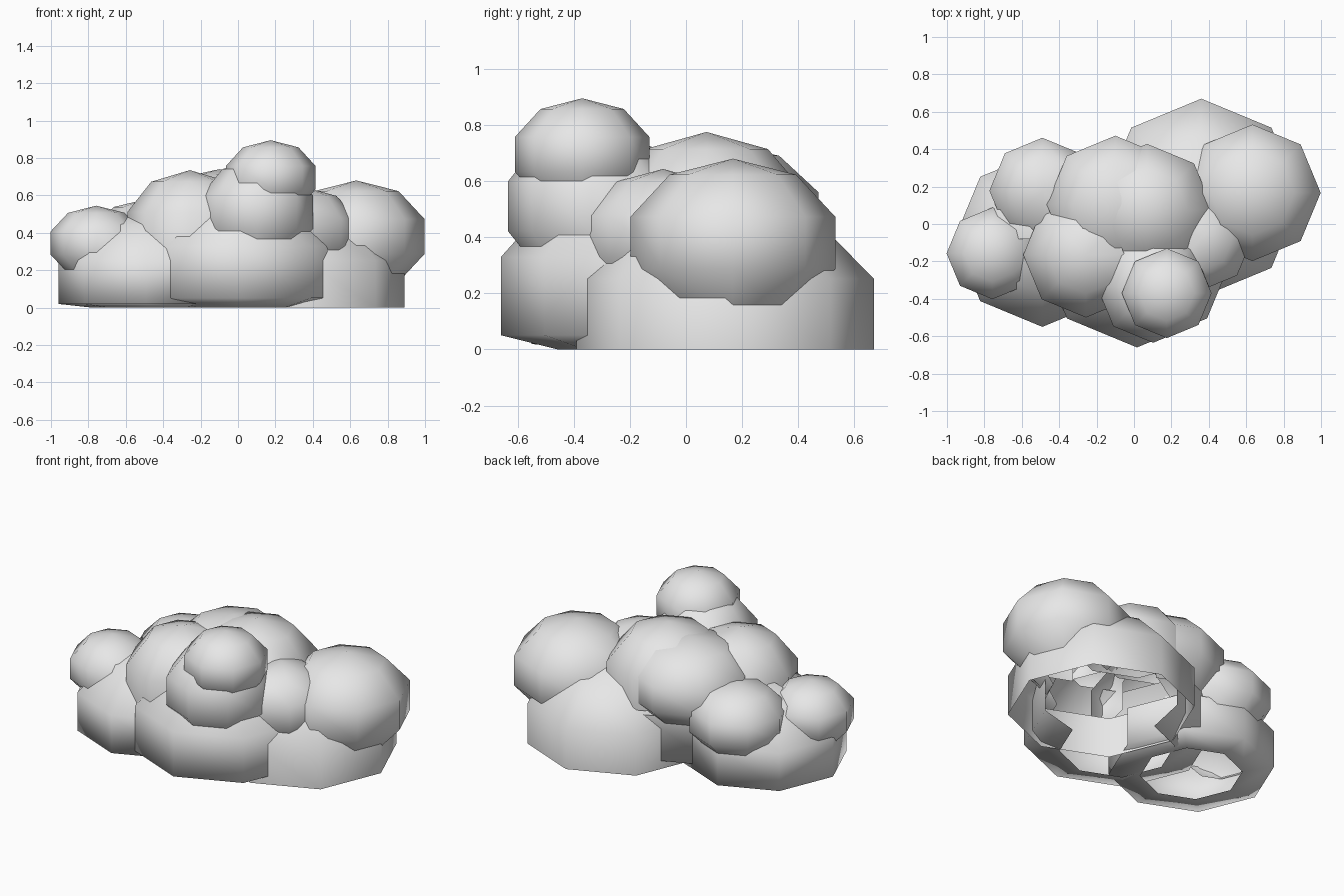
import bpy, bmesh
from mathutils import Vector

if "Cube" in bpy.data.objects:
    bpy.data.objects.remove(bpy.data.objects["Cube"])

mat = bpy.data.materials.new("light_grey")
mat.diffuse_color = (0.8, 0.8, 0.8, 1)
mat.use_nodes = True
mat.node_tree.nodes["Principled BSDF"].inputs["Base Color"].default_value = mat.diffuse_color

# name: centre x, y, z, widest octagon radius, vertical radius
PUFFS = {
    "right_base": (0.36, 0.14, 0.125, 0.53, 0.41),
    "left_base": (-0.49, -0.08, 0.137, 0.47, 0.38),
    "front_base": (0.016, -0.13, 0.19, 0.53, 0.45),
    "right_puff": (0.633, 0.167, 0.38, 0.365, 0.30),
    "far_left_puff": (-0.757, -0.157, 0.345, 0.245, 0.20),
    "back_left_puff": (-0.49, 0.178, 0.36, 0.283, 0.22),
    "front_left_puff": (-0.257, -0.165, 0.41, 0.335, 0.325),
    "back_puff": (-0.10, 0.105, 0.48, 0.367, 0.26),
    "centre_puff": (0.07, 0.073, 0.455, 0.355, 0.32),
    "small_right_puff": (0.358, -0.082, 0.403, 0.273, 0.24),
    "front_puff": (0.102, -0.335, 0.51, 0.30, 0.285),
    "top_puff": (0.175, -0.37, 0.695, 0.24, 0.20),
}


def make_puff(x, y, z, r, h):
    """Eight-sided squashed ball, flattened on the ground."""
    bm = bmesh.new()
    bmesh.ops.create_uvsphere(bm, u_segments=8, v_segments=5, radius=1)
    k = r / 0.951
    for v in bm.verts:
        v.co = Vector((x + v.co.x * k, y + v.co.y * k, max(0.0, z + v.co.z * h)))
    bm.normal_update()
    return bm


def on_ground(f):
    return all(v.co.z < 1e-5 for v in f.verts)


meshes = {n: make_puff(*p) for n, p in PUFFS.items()}
planes = {n: [(f.calc_center_median(), f.normal.copy()) for f in bm.faces if not on_ground(f)]
          for n, bm in meshes.items()}


def buried(p, own):
    """True when the point lies inside any other puff."""
    return any(all((p - c).dot(nr) < -1e-4 for c, nr in pl)
               for n, pl in planes.items() if n != own)


for name, bm in meshes.items():
    # open underside, and no faces that are fully hidden in other puffs
    dead = []
    for f in bm.faces:
        pts = [v.co for v in f.verts] + [f.calc_center_median()]
        pts += [(e.verts[0].co + e.verts[1].co) / 2 for e in f.edges]
        if on_ground(f) or all(buried(p, name) for p in pts):
            dead.append(f)
        f.smooth = True
    bmesh.ops.delete(bm, geom=dead, context='FACES')
    me = bpy.data.meshes.new(name)
    bm.to_mesh(me)
    bm.free()
    me.materials.append(mat)
    ob = bpy.data.objects.new(name, me)
    bpy.context.collection.objects.link(ob)
